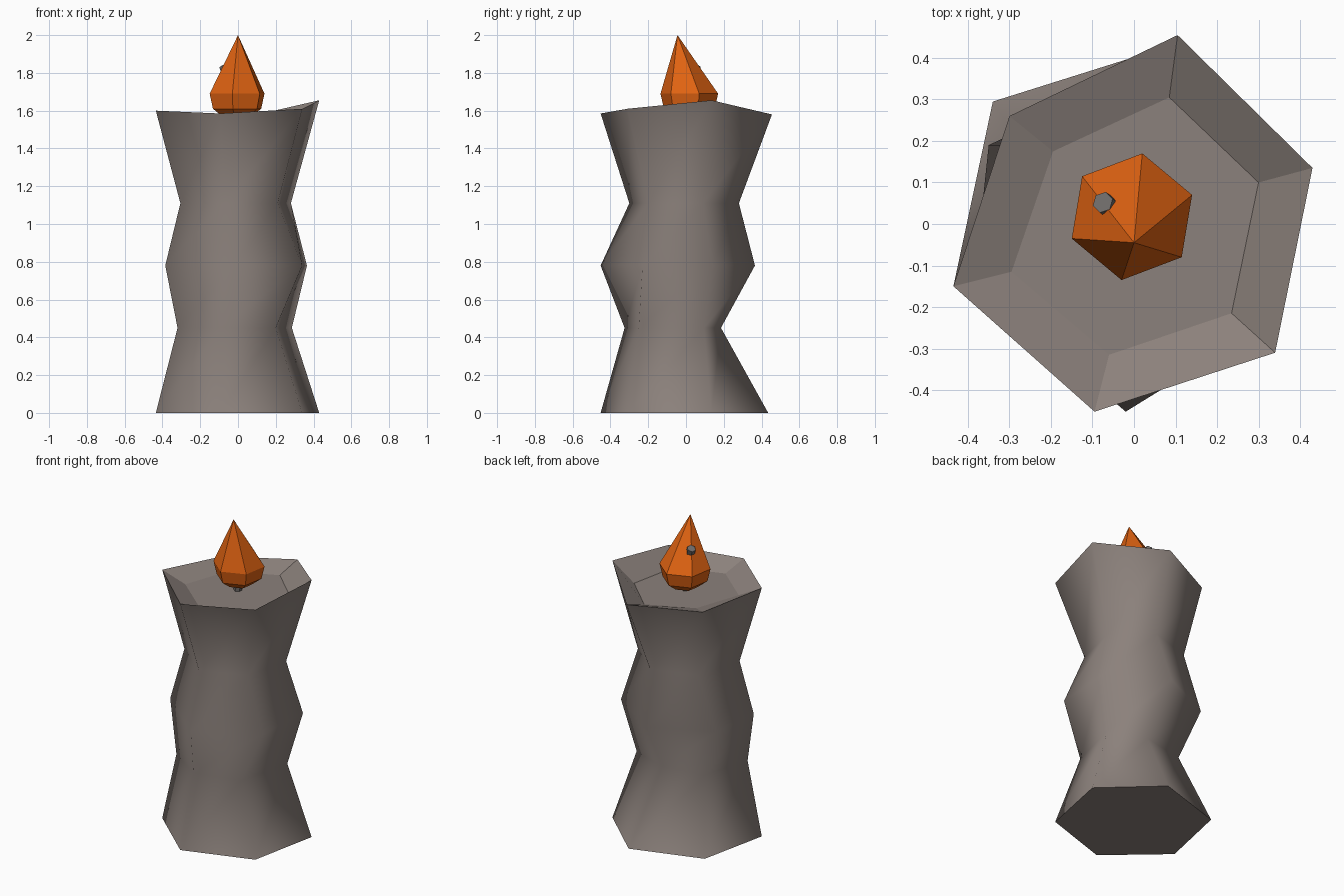
import bpy
import bmesh
from mathutils import Vector

default_cube = bpy.data.objects.get("Cube")
if default_cube:
    bpy.data.objects.remove(default_cube, do_unlink=True)


def make_material(name, colour):
    material = bpy.data.materials.new(name)
    material.use_nodes = True
    rgba = (*colour, 1)
    material.diffuse_color = rgba
    material.node_tree.nodes["Principled BSDF"].inputs["Base Color"].default_value = rgba
    return material


def level(points, z):
    """Lift a flat outline to one height."""
    return [Vector((x, y, z)) for x, y in points]


def loft(name, rings, material, apex=None, smooth_bands=0):
    """Bridge matching rings from bottom to top, closing both ends."""
    bm = bmesh.new()
    loops = [[bm.verts.new(p) for p in ring] for ring in rings]
    count = len(loops[0])
    for band, (low, high) in enumerate(zip(loops, loops[1:])):
        for i in range(count):
            j = (i + 1) % count
            face = bm.faces.new((low[i], low[j], high[j], high[i]))
            face.smooth = band < smooth_bands
    bm.faces.new(loops[0][::-1])
    if apex:
        tip = bm.verts.new(apex)
        for i in range(count):
            bm.faces.new((loops[-1][i], loops[-1][(i + 1) % count], tip))
    else:
        bm.faces.new(loops[-1])
    bmesh.ops.recalc_face_normals(bm, faces=bm.faces)
    mesh = bpy.data.meshes.new(name)
    bm.to_mesh(mesh)
    bm.free()
    mesh.materials.append(material)
    obj = bpy.data.objects.new(name, mesh)
    bpy.context.collection.objects.link(obj)
    return obj


wax = make_material("warm grey wax", (0.26, 0.22, 0.20))
fire = make_material("flame orange", (0.75, 0.125, 0.006))
char = make_material("charred grey", (0.16, 0.15, 0.145))

# Candle body: uneven six-sided rings, a tilted rim and a shallow hollow
foot = [(.43, .135), (.105, .435), (-.34, .295), (-.435, -.15), (-.095, -.452), (.34, -.31)]
lower_waist = [(.285, .095), (.05, .185), (-.23, .13), (-.32, -.17), (-.09, -.325), (.2, -.25)]
belly = [(.365, .14), (.02, .365), (-.35, .19), (-.385, -.14), (-.02, -.452), (.34, -.23)]
upper_waist = [(.28, .09), (.06, .28), (-.22, .19), (-.305, -.11), (-.07, -.3), (.21, -.2)]
rim = [(.43, .135), (.105, .455), (-.3, .26), (-.435, -.15), (-.095, -.452), (.34, -.31)]
rim_heights = [1.655, 1.58, 1.565, 1.6, 1.585, 1.61]
hollow = [(.3, .1), (.085, .305), (-.195, .175), (-.295, -.115), (-.06, -.315), (.235, -.215)]

rim_ring = [Vector((x, y, z)) for (x, y), z in zip(rim, rim_heights)]
body_rings = [level(foot, 0), level(lower_waist, .45), level(belly, .78),
              level(upper_waist, 1.11), rim_ring, level(hollow, 1.53)]
loft("candle_body", body_rings, wax, smooth_bands=4)

# Flame: faceted teardrop, its tip leaning forward
outline = [(.14, .07), (.02, .17), (-.125, .115), (-.15, -.035), (-.03, -.135), (.115, -.08)]
centre = Vector((-.005, .017))


def flame_ring(scale, z):
    return level([centre + (Vector(p) - centre) * scale for p in outline], z)


loft("flame", [flame_ring(.5, 1.565), flame_ring(.88, 1.61), flame_ring(1, 1.69)],
     fire, apex=(0, -.045, 2))

# Wick: bent stem running through the flame and poking out at the back
wick_path = [Vector(p) for p in ((0, 0, 1.52), (0, 0, 1.64), (-.078, .053, 1.835))]
wick_rings = []
for i, point in enumerate(wick_path):
    ahead = wick_path[min(i + 1, 2)]
    behind = wick_path[max(i - 1, 0)]
    turn = (ahead - behind).to_track_quat('Z', 'Y')
    wick_rings.append([point + turn @ (Vector((x, y, 0)) * .17)
                       for x, y in outline])
loft("wick", wick_rings, char)
